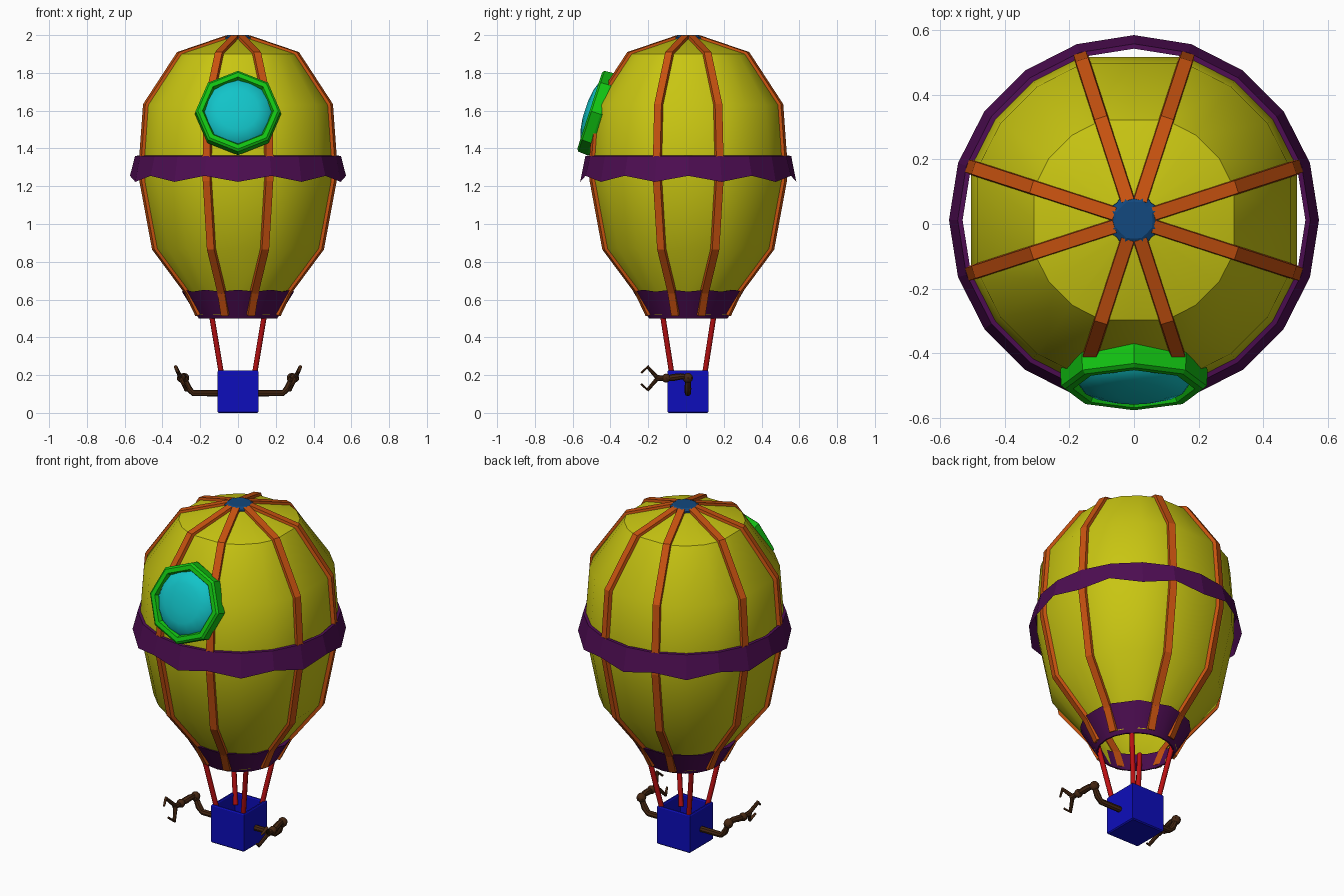
import bpy, bmesh
from math import sin, cos, pi, radians
from mathutils import Vector, Matrix

if "Cube" in bpy.data.objects:
    bpy.data.objects.remove(bpy.data.objects["Cube"])

CY = 0.012   # balloon axis sits slightly behind the origin
SIDES = 20


def material(name, rgb):
    m = bpy.data.materials.new(name)
    m.diffuse_color = (*rgb, 1)
    m.use_nodes = True
    m.node_tree.nodes["Principled BSDF"].inputs["Base Color"].default_value = m.diffuse_color
    return m


YELLOW = material("yellow", (0.58, 0.56, 0.006))
ORANGE = material("orange", (0.58, 0.085, 0.005))
PURPLE = material("purple", (0.075, 0.004, 0.085))
NAVY = material("navy", (0.006, 0.065, 0.21))
GREEN = material("green", (0.006, 0.55, 0.006))
CYAN = material("cyan", (0.006, 0.55, 0.58))
RED = material("red", (0.5, 0.005, 0.006))
BLUE = material("blue", (0.004, 0.004, 0.5))
BROWN = material("brown", (0.06, 0.02, 0.006))


def finish(bm, name, mat, smooth=None):
    me = bpy.data.meshes.new(name)
    bm.to_mesh(me)
    bm.free()
    ob = bpy.data.objects.new(name, me)
    bpy.context.collection.objects.link(ob)
    me.materials.append(mat)
    if smooth:
        bpy.ops.object.select_all(action='DESELECT')
        ob.select_set(True)
        bpy.context.view_layer.objects.active = ob
        bpy.ops.object.shade_smooth_by_angle(angle=radians(smooth))
    return ob


def loft(bm, rings, cap_start=False, cap_end=False, wrap=False):
    vs = [[bm.verts.new(p) for p in r] for r in rings]
    n = len(vs[0])
    faces = []
    pairs = list(zip(vs, vs[1:])) + ([(vs[-1], vs[0])] if wrap else [])
    for a, b in pairs:
        for i in range(n):
            j = (i + 1) % n
            faces.append(bm.faces.new((a[i], a[j], b[j], b[i])))
    if cap_start:
        faces.append(bm.faces.new(vs[0][::-1]))
    if cap_end:
        faces.append(bm.faces.new(vs[-1]))
    bmesh.ops.recalc_face_normals(bm, faces=faces)


def ring(r, z, n=SIDES, flat=True):
    # the four narrow panels facing the axes are flat between their ribs
    pts = []
    for i in range(n):
        a = 2 * pi * i / n
        k = cos(pi / 10) if flat and i % 5 == 0 else 1
        pts.append((r * k * cos(a), r * k * sin(a) + CY, z))
    return pts


def tube(bm, points, radii, n=8):
    pts = [Vector(p) for p in points]
    rings = []
    for i, p in enumerate(pts):
        t = (pts[min(i + 1, len(pts) - 1)] - pts[max(i - 1, 0)]).normalized()
        q = t.to_track_quat('Z', 'Y')
        rings.append([p + q @ Vector((radii[i] * cos(2 * pi * k / n),
                                      radii[i] * sin(2 * pi * k / n), 0)) for k in range(n)])
    loft(bm, rings, True, True)


# Balloon envelope
profile = [(0.22, 0.52), (0.28, 0.64), (0.46, 0.87), (0.53, 1.23),
           (0.53, 1.36), (0.51, 1.63), (0.325, 1.9), (0.06, 1.985)]
bm = bmesh.new()
loft(bm, [ring(r, z) for r, z in profile], cap_end=True)
finish(bm, "envelope", YELLOW, 30)

# Eight ribs following the envelope profile
bm = bmesh.new()
for deg in (18, 72, 108, 162, 198, 252, 288, 342):
    a = radians(deg)
    out, side = Vector((cos(a), sin(a), 0)), Vector((-sin(a), cos(a), 0))
    rings = []
    for i, (r, z) in enumerate(profile):
        p0, p1 = profile[max(i - 1, 0)], profile[min(i + 1, len(profile) - 1)]
        nrm = Vector((p1[1] - p0[1], p0[0] - p1[0])).normalized()
        rings.append([out * (r + nrm.x * d) + side * w + Vector((0, CY, z + nrm.y * d))
                      for w, d in ((-.024, -.012), (-.02, .013), (.02, .013), (.024, -.012))])
    loft(bm, rings, True, True)
finish(bm, "ribs", ORANGE)

# Crown cap with scalloped rim
bm = bmesh.new()
rim = [[(r * (1 if i % 2 else s) * cos(pi * i / 8), r * (1 if i % 2 else s) * sin(pi * i / 8) + CY, z)
        for i in range(16)] for r, s, z in ((.09, .85, 1.965), (.088, .85, 1.988), (.06, .95, 2.0))]
loft(bm, rim, True, True)
finish(bm, "crown_cap", NAVY)

# Flared waist skirt with a zigzag hem
bm = bmesh.new()
hem = []
for i in range(SIDES):
    a = 2 * pi * i / SIDES
    low = i % 2 == 1
    hem.append((0.572 * cos(a), 0.572 * sin(a) + CY, 1.223 if low else 1.255))
loft(bm, [ring(0.53, 1.362, flat=False), ring(0.545, 1.36, flat=False), hem])
finish(bm, "waist_skirt", PURPLE)

# Collar around the balloon mouth
bm = bmesh.new()
top = [(x, y, z + (0.0 if i % 2 else -0.01)) for i, (x, y, z) in enumerate(ring(0.297, 0.652, flat=False))]
loft(bm, [ring(0.27, 0.64, flat=False), top, ring(0.208, 0.5, flat=False), ring(0.2, 0.5, flat=False)], wrap=True)
finish(bm, "mouth_collar", PURPLE, 30)

# Tilted octagonal porthole: frame and domed glass
place = Matrix.Translation((0, -0.51, 1.6)) @ Matrix.Rotation(radians(72), 4, 'X')


def disc_ring(r, h, n=8):
    return [place @ Vector((r * cos(2 * pi * i / n), r * sin(2 * pi * i / n), h)) for i in range(n)]


bm = bmesh.new()
loft(bm, [disc_ring(r, h) for r, h in
          ((.215, -.1), (.228, -.06), (.225, -.01), (.213, 0), (.188, 0), (.178, -.02), (.178, -.1))], wrap=True)
finish(bm, "porthole_frame", GREEN)
bm = bmesh.new()
loft(bm, [disc_ring(r, h, 16) for r, h in ((.182, -.03), (.16, -.002), (.11, .015), (.05, .024))], cap_end=True)
finish(bm, "porthole_glass", CYAN, 40)

# Open basket
bm = bmesh.new()


def square(s, z):
    return [(x * s, y * s + 0.01, z) for x, y in ((-1, -1), (1, -1), (1, 1), (-1, 1))]


loft(bm, [square(s, z) for s, z in ((.102, 0), (.108, .006), (.108, .219), (.104, .225),
                                    (.096, .225), (.092, .219), (.092, .016))], True, True)
finish(bm, "basket", BLUE)

# Four suspension ropes
bm = bmesh.new()
for sx in (-1, 1):
    for sy in (-1, 1):
        tube(bm, [(sx * .08, sy * .08 + CY, .16), (sx * .155, sy * .15 + CY, .61)], [.014, .014])
finish(bm, "ropes", RED, 50)

# Jointed arms with two-finger claws, one per side
for sx, label in ((1, "right"), (-1, "left")):
    bm = bmesh.new()

    def limb(points, radii):
        tube(bm, [(sx * x, y, z) for x, y, z in points], radii)

    def joint(x, y, z, r):
        bmesh.ops.create_uvsphere(bm, u_segments=8, v_segments=6, radius=r,
                                  matrix=Matrix.Translation((sx * x, y, z)))

    limb([(.09, .01, .105), (.238, .01, .105), (.262, .01, .13), (.28, .01, .17)], [.017, .017, .018, .015])
    joint(.285, .01, .185, .027)
    limb([(.285, .01, .19), (.29, -.03, .193), (.296, -.07, .187), (.3, -.1, .184)], [.014, .017, .019, .013])
    joint(.3, -.105, .184, .024)
    limb([(.3, -.105, .184), (.303, -.16, .184)], [.012, .017])
    limb([(.303, -.15, .184), (.33, -.203, .243), (.318, -.237, .212)], [.012, .01, .006])
    limb([(.303, -.15, .184), (.275, -.203, .122), (.29, -.237, .152)], [.012, .01, .006])
    finish(bm, label + "_arm", BROWN, 40)
